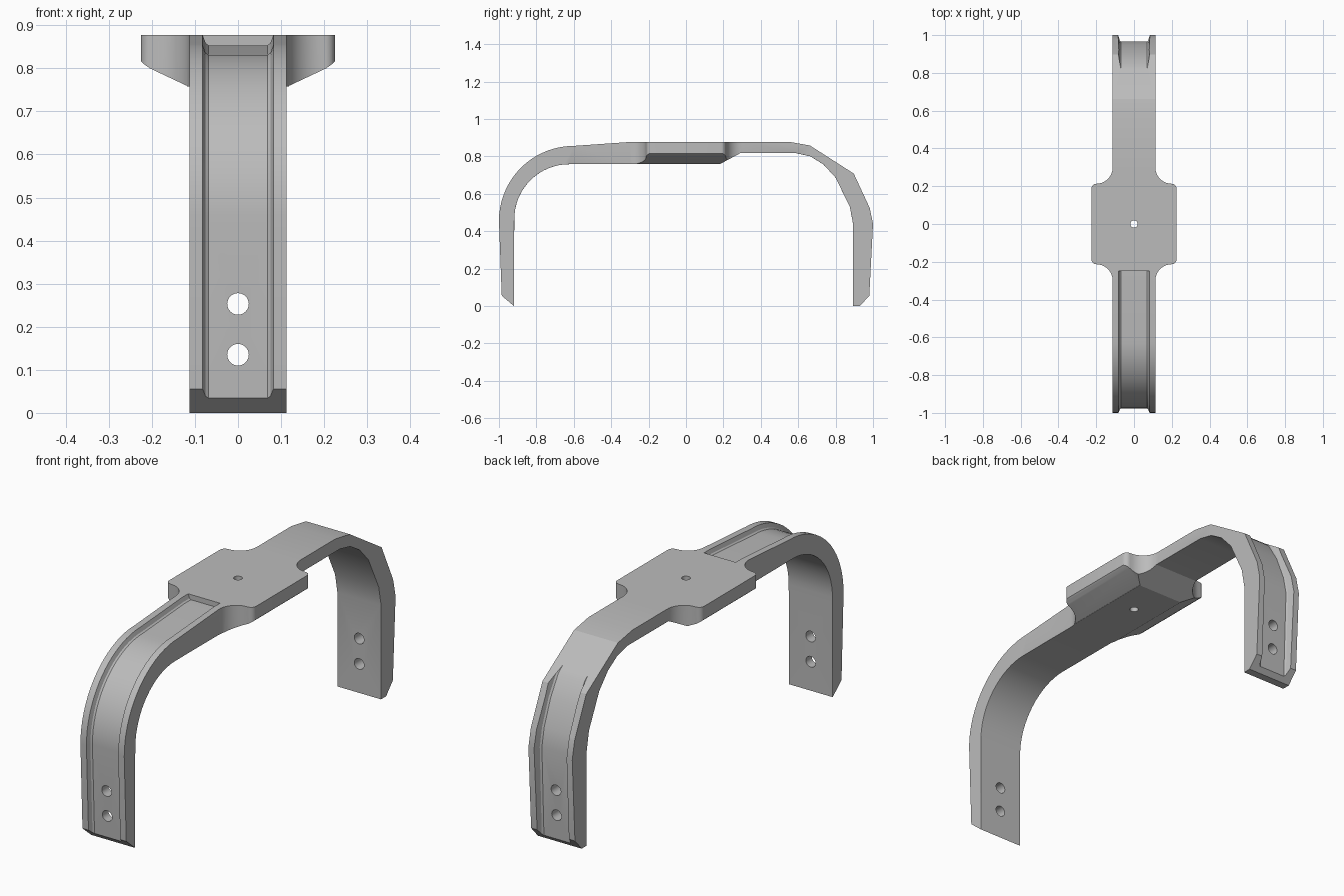
import bpy, bmesh, math
from mathutils import Vector

cube = bpy.data.objects.get("Cube")
if cube:
    bpy.data.objects.remove(cube, do_unlink=True)

HALF = 0.113          # half width of the strap


def arc(cx, cy, r, a0, a1, n):
    angles = [math.radians(a0 + (a1 - a0) * i / n) for i in range(n + 1)]
    return [(cx + r * math.cos(a), cy + r * math.sin(a)) for a in angles]


def loft(name, rings):
    """Closed solid through rings of equal point count."""
    bm = bmesh.new()
    loops = [[bm.verts.new(p) for p in ring] for ring in rings]
    n = len(loops[0])
    for a, b in zip(loops, loops[1:]):
        for i in range(n):
            j = (i + 1) % n
            bm.faces.new((a[i], a[j], b[j], b[i]))
    bm.faces.new(loops[0][::-1])
    bm.faces.new(loops[-1])
    bmesh.ops.recalc_face_normals(bm, faces=bm.faces)
    mesh = bpy.data.meshes.new(name)
    bm.to_mesh(mesh)
    bm.free()
    obj = bpy.data.objects.new(name, mesh)
    bpy.context.collection.objects.link(obj)
    return obj


def prism(name, points, place, lo, hi):
    return loft(name, [[place(u, v, w) for u, v in points] for w in (lo, hi)])


along_x = lambda y, z, w: (w, y, z)
along_y = lambda x, z, w: (x, w, z)
along_z = lambda x, y, w: (x, y, w)


def combine(obj, tool, operation):
    mod = obj.modifiers.new(operation, "BOOLEAN")
    mod.operation, mod.solver, mod.object = operation, "EXACT", tool
    bpy.context.view_layer.objects.active = obj
    bpy.ops.object.modifier_apply(modifier=mod.name)
    bpy.data.objects.remove(tool, do_unlink=True)


def offset(path, d):
    """Shift a y-z path sideways by d."""
    out = []
    for i, p in enumerate(path):
        a, b = Vector(path[max(i - 1, 0)]), Vector(path[min(i + 1, len(path) - 1)])
        t = (b - a).normalized()
        out.append(Vector(p) + d * Vector((-t.y, t.x)))
    return out


def channel(name, path, section, side):
    """Cutter swept along path; section holds (height, half width) pairs."""
    lines = [(offset(path, side * h), w) for h, w in section]
    rings = []
    for i in range(len(path)):
        right = [(w, line[i].x, line[i].y) for line, w in lines]
        rings.append(right + [(-x, y, z) for x, y, z in reversed(right)])
    return loft(name, rings)


# Side profile of the strap
front_bend = arc(-0.6, 0.456, 0.4, 90, 180, 18)
inner_bend = arc(-0.625, 0.465, 0.293, 180, 90, 16)
profile = ([(-0.92, 0), (-0.985, 0.055)] + front_bend[::-1]
           + [(-0.3, 0.877), (0.556, 0.877), (0.663, 0.858), (0.897, 0.708),
              (0.982, 0.525), (1.0, 0.44), (0.98, 0.055), (0.93, 0), (0.893, 0),
              (0.893, 0.44), (0.876, 0.53), (0.80, 0.686), (0.735, 0.757),
              (0.665, 0.8), (0.59, 0.817), (0.29, 0.817), (0.18, 0.758)]
           + inner_bend[::-1])
bracket = prism("bracket", profile, along_x, -0.3, 0.3)

# Plan outline: narrow strap with a wide rounded plate in the middle
corner = ([(HALF, 1.1)] + arc(0.2, 0.3, 0.087, 180, 270, 10)
          + arc(0.2, 0.188, 0.025, 90, 0, 6))
half = corner + [(x, -y) for x, y in reversed(corner)]
outline = half + [(-x, y) for x, y in reversed(half)]
combine(bracket, prism("plan", outline, along_z, -0.1, 1), "INTERSECT")

# Sloped underside of the plate
edge = [(0.118, -0.1), (0.118, 0.759), (0.205, 0.8), (0.219, 0.81), (0.24, 0.83), (0.24, 1)]
combine(bracket, prism("slope", edge + [(-x, z) for x, z in reversed(edge)],
                       along_y, -1.2, 1.2), "INTERSECT")

# Softened inner edges of the strap
bm = bmesh.new()
bm.from_mesh(bracket.data)
soft = []
for e in bm.edges:
    mid = (e.verts[0].co + e.verts[1].co) / 2
    if len(e.link_faces) != 2 or abs(abs(mid.x) - HALF) > 0.001 or abs(mid.y) < 0.31:
        continue
    flat, under = sorted(e.link_faces, key=lambda f: -abs(f.normal.x))
    inward = under.normal.dot(Vector((0, 0, 0.4)) - mid)
    if abs(flat.normal.x) > 0.9 and abs(under.normal.x) < 0.1 and inward > 0.1 and mid.z > 0.02:
        soft.append(e)
bmesh.ops.bevel(bm, geom=soft, offset=0.01, segments=2, profile=0.5,
                affect="EDGES", clamp_overlap=True)
bm.to_mesh(bracket.data)
bm.free()

# Recessed channels on the outer faces
front_path = [(-0.25, 0.877), (-0.3, 0.877)] + front_bend + [(-0.985, 0.055), (-0.982, -0.03)]
combine(bracket, channel("front_channel", front_path,
                         [(-0.024, 0.068), (-0.019, 0.075), (0, 0.082), (0.03, 0.09)], -1),
        "DIFFERENCE")
back_path = [(0.8, 0.773), (0.845, 0.735), (0.9, 0.645), (0.948, 0.525),
             (0.965, 0.44), (0.948, -0.03)]
combine(bracket, channel("back_channel", back_path,
                         [(0, 0.068), (0.006, 0.075), (0.035, 0.084), (0.07, 0.09)], 1),
        "DIFFERENCE")

# Screw holes through both legs and the plate
for z in (0.135, 0.253):
    combine(bracket, prism("leg_hole", arc(0, z, 0.025, 0, 348.75, 31), along_y, -1.2, 1.2),
            "DIFFERENCE")
combine(bracket, prism("plate_hole", arc(0, 0, 0.019, 0, 345, 23), along_z, 0.5, 1),
        "DIFFERENCE")

# Colour and shading
grey = bpy.data.materials.new("light_grey")
grey.use_nodes = True
colour = (0.5, 0.5, 0.5, 1)
grey.diffuse_color = colour
grey.node_tree.nodes["Principled BSDF"].inputs["Base Color"].default_value = colour
bracket.data.materials.clear()
bracket.data.materials.append(grey)
bpy.ops.object.select_all(action="DESELECT")
bracket.select_set(True)
bpy.context.view_layer.objects.active = bracket
bpy.ops.object.shade_smooth_by_angle(angle=math.radians(20))
